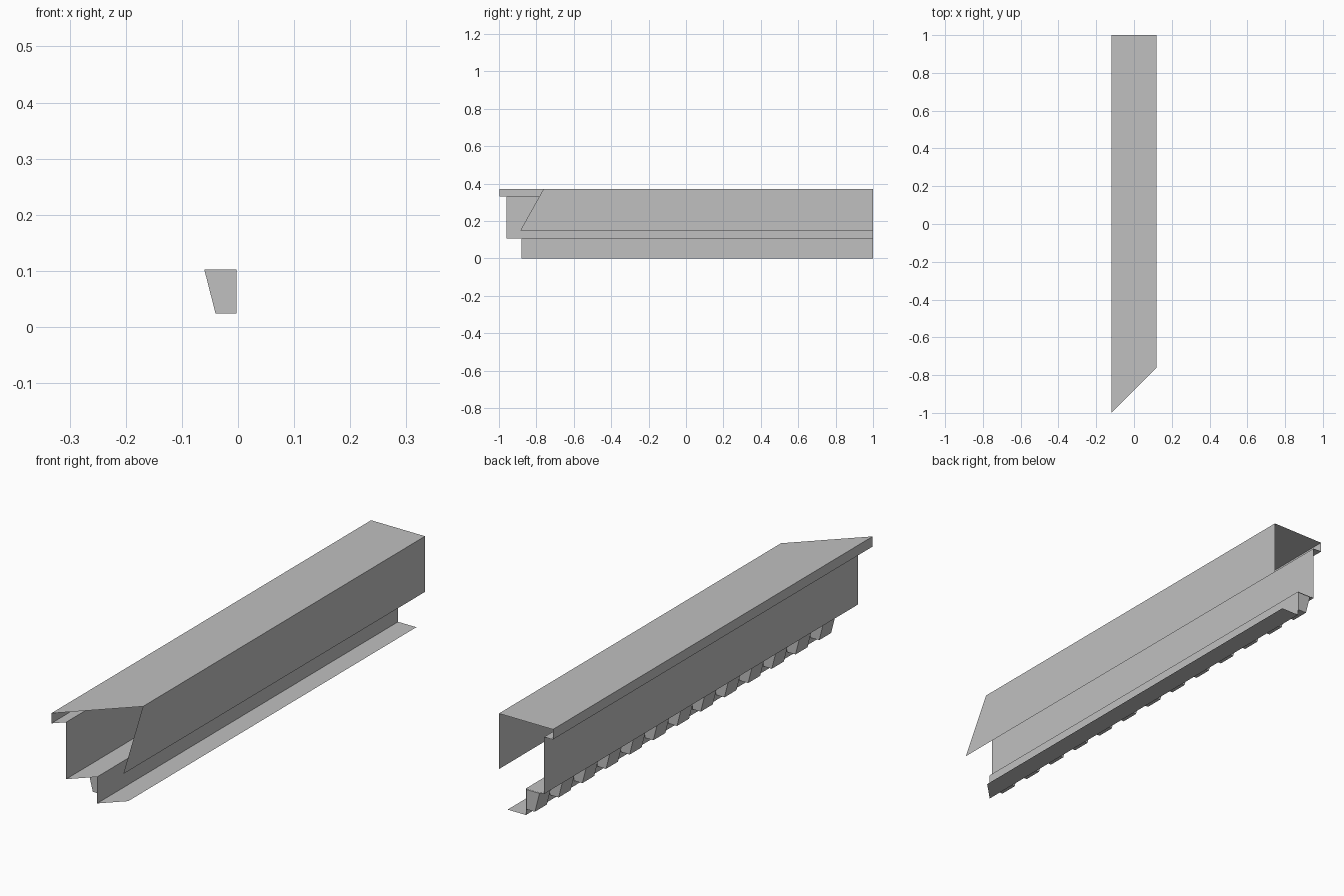
import bpy, bmesh

cube = bpy.data.objects.get("Cube")
if cube:
    bpy.data.objects.remove(cube, do_unlink=True)

# Single plain grey
grey = bpy.data.materials.new("plain_grey")
grey.use_nodes = True
color = (0.53, 0.53, 0.53, 1)
grey.diffuse_color = color
grey.node_tree.nodes["Principled BSDF"].inputs["Base Color"].default_value = color

BACK = 1.0
MITRE = -0.88      # front cut at x = 0, running at 45 degrees
HALF = 0.118


def finish(name, bm):
    mesh = bpy.data.meshes.new(name)
    bm.to_mesh(mesh)
    bm.free()
    mesh.materials.append(grey)
    obj = bpy.data.objects.new(name, mesh)
    bpy.context.collection.objects.link(obj)
    return obj


def mitred_sheet(name, profile):
    """Sweep an open x-z profile along y, with a 45 degree cut at the front."""
    bm = bmesh.new()
    front = [bm.verts.new((x, MITRE + cut, z)) for x, z, cut in profile]
    back = [bm.verts.new((x, BACK, z)) for x, z, cut in profile]
    for i in range(len(profile) - 1):
        bm.faces.new((front[i], back[i], back[i + 1], front[i + 1]))
    return finish(name, bm)


def p(x, z, cut=None):
    return (x, z, x if cut is None else cut)


# Outer board, with its front edge raked back towards the bottom
mitred_sheet("outer_board", [p(HALF, 0.15, -0.005), p(HALF, 0.37)])

# Flat top with the small folded lip
mitred_sheet("top_cap", [p(HALF, 0.37), p(-HALF, 0.37),
                         p(-HALF, 0.33), p(-0.08, 0.33)])

# Wall, ledge and foot flange
mitred_sheet("inner_wall", [p(-0.08, 0.33), p(-0.08, 0.105)])
mitred_sheet("lower_step", [p(-0.08, 0.105), p(0, 0.105),
                            p(0, 0), p(0.08, 0)])

# Row of tapered blocks under the ledge
COUNT, PITCH, WIDTH, START = 13, 0.148, 0.075, -0.85
section = [(-0.003, 0.102), (-0.06, 0.102), (-0.04, 0.024), (-0.003, 0.024)]
bm = bmesh.new()
for i in range(COUNT):
    y = START + i * PITCH
    near = [bm.verts.new((x, y, z)) for x, z in section]
    far = [bm.verts.new((x, y + WIDTH, z)) for x, z in section]
    bm.faces.new(near)
    bm.faces.new(far[::-1])
    for a in range(4):
        b = (a + 1) % 4
        bm.faces.new((near[a], far[a], far[b], near[b]))
bmesh.ops.recalc_face_normals(bm, faces=bm.faces)
finish("ledge_blocks", bm)
